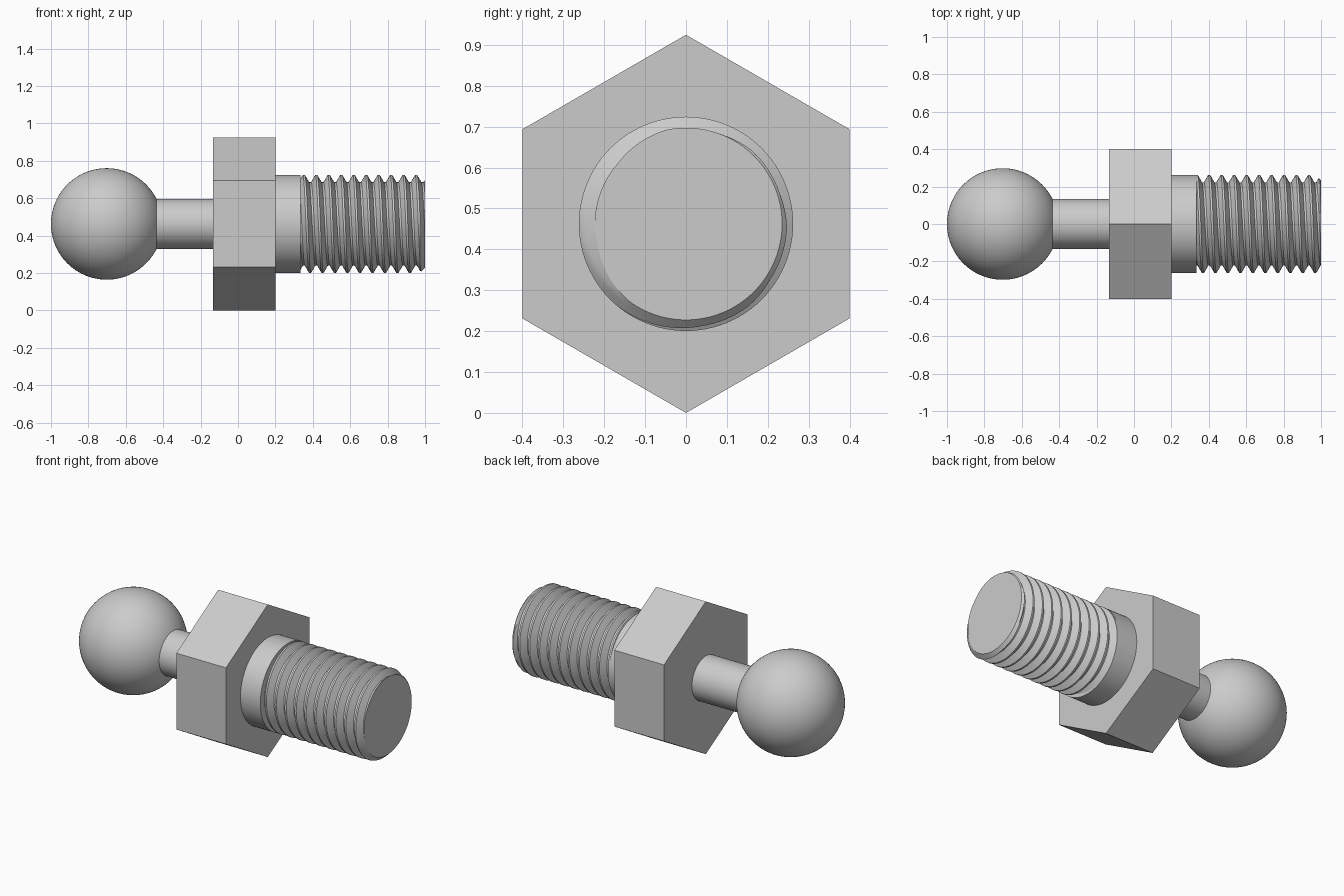
import bpy, bmesh, math
from mathutils import Vector

cube = bpy.data.objects.get("Cube")
if cube:
    bpy.data.objects.remove(cube, do_unlink=True)

AXIS_Z = 0.4624
ALONG_X = (math.pi / 2, 0, math.pi / 2)   # axis along x, first corner up
steel = bpy.data.materials.new("grey_steel")
steel.use_nodes = True
GREY = (0.6, 0.6, 0.6, 1.0)
steel.diffuse_color = GREY
steel.node_tree.nodes["Principled BSDF"].inputs["Base Color"].default_value = GREY


def finish(obj, name, smooth=True):
    obj.name = name
    obj.data.materials.clear()
    obj.data.materials.append(steel)
    bpy.ops.object.select_all(action="DESELECT")
    obj.select_set(True)
    bpy.context.view_layer.objects.active = obj
    if smooth:
        bpy.ops.object.shade_smooth_by_angle(angle=math.radians(30))


def rod(name, x0, x1, radius, sides=96, smooth=True):
    """Cylinder or prism lying along x."""
    bpy.ops.mesh.primitive_cylinder_add(
        vertices=sides, radius=radius, depth=x1 - x0,
        location=((x0 + x1) / 2, 0, AXIS_Z), rotation=ALONG_X)
    finish(bpy.context.object, name, smooth)


# Ball, neck, hexagon and plain collar
bpy.ops.mesh.primitive_uv_sphere_add(
    segments=96, ring_count=48, radius=0.298,
    location=(-0.702, 0, AXIS_Z), rotation=ALONG_X)
finish(bpy.context.object, "ball")
rod("neck", -0.44, -0.133, 0.133)
rod("hex_flange", -0.133, 0.2, AXIS_Z, sides=6, smooth=False)
rod("collar", 0.2, 0.333, 0.262)

# Right-handed thread: a helical tube, trimmed at both ends
START, END, PITCH = 0.333, 1.0, 0.0667
CREST, ROOT, TIP = 0.262, 0.223, 0.235
CREST_X = 0.352            # crest position along the top
profile = [(-0.08, CREST), (0.08, CREST), (0.42, ROOT), (0.58, ROOT)]
STEPS, TURNS = 96, 15
rows = len(profile) * TURNS

bm = bmesh.new()
columns = []
for i in range(STEPS):
    turn = i / STEPS
    angle = turn * math.tau
    column = []
    for j in range(rows):
        offset, r = profile[j % len(profile)]
        x = CREST_X + PITCH * (j // len(profile) - 3 + offset + turn - 0.25)
        column.append(bm.verts.new((x, r * math.cos(angle), r * math.sin(angle))))
    columns.append(column)
for i in range(STEPS):
    shift = len(profile) if i == STEPS - 1 else 0
    a, b = columns[i], columns[(i + 1) % STEPS]
    for j in range(rows - 1 - shift):
        bm.faces.new((a[j], a[j + 1], b[j + 1 + shift], b[j + shift]))


def cut(x, **clear):
    geom = bm.verts[:] + bm.edges[:] + bm.faces[:]
    bmesh.ops.bisect_plane(bm, geom=geom, plane_co=(x, 0, 0),
                           plane_no=(1, 0, 0), dist=1e-6, **clear)


cut(START, clear_inner=True)
cut(END, clear_outer=True)
for back in (0.006, 0.012, 0.018, 0.027):
    cut(END - back)

# Chamfer the tip and close it with a flat face
for v in bm.verts:
    r = Vector((v.co.y, v.co.z)).length
    limit = TIP + max(0, END - v.co.x)
    if r > limit:
        v.co.y *= limit / r
        v.co.z *= limit / r
tip_edges = [e for e in bm.edges if e.is_boundary
             and all(abs(v.co.x - END) < 1e-4 for v in e.verts)]
bmesh.ops.holes_fill(bm, edges=tip_edges, sides=0)
bmesh.ops.recalc_face_normals(bm, faces=bm.faces[:])

mesh = bpy.data.meshes.new("threaded_shank")
bm.to_mesh(mesh)
bm.free()
shank = bpy.data.objects.new("threaded_shank", mesh)
shank.location.z = AXIS_Z
bpy.context.collection.objects.link(shank)
finish(shank, "threaded_shank")
